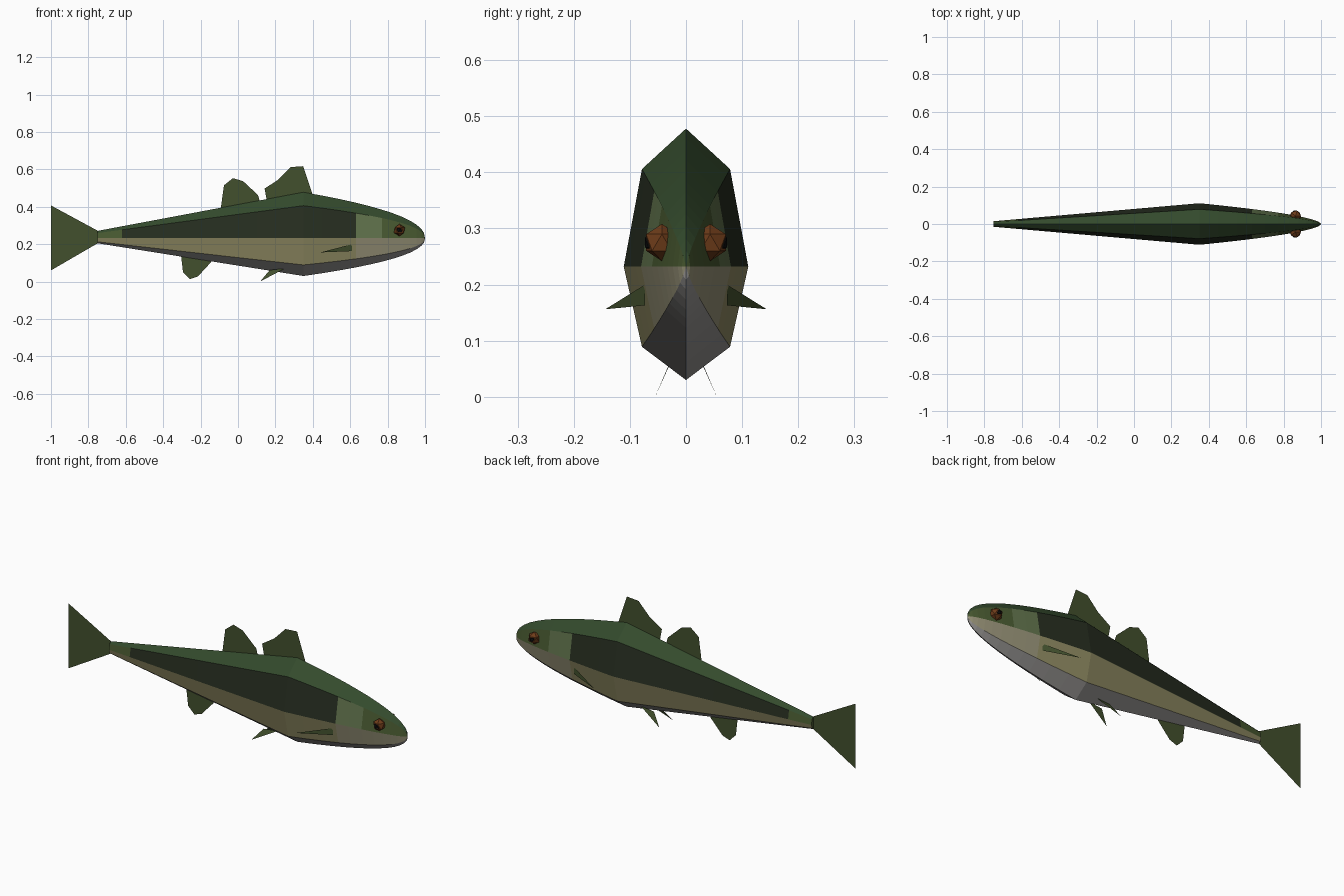
import bpy, bmesh, math
from mathutils import Matrix

if "Cube" in bpy.data.objects:
    bpy.data.objects.remove(bpy.data.objects["Cube"])

def mat(name, r, g, b):
    m = bpy.data.materials.new(name)
    m.diffuse_color = (r, g, b, 1)
    m.use_nodes = True
    m.node_tree.nodes["Principled BSDF"].inputs["Base Color"].default_value = m.diffuse_color
    return m

BACK = mat("back_green", .034, .07, .026)
FLANK = mat("flank_dark", .019, .026, .014)
OLIVE = mat("olive", .065, .10, .03)
CHEEK = mat("cheek_green", .115, .165, .07)
SIDE = mat("side_yellow", .27, .25, .12)
JAW = mat("jaw_pale", .30, .28, .18)
BELLY = mat("belly_grey", .30, .29, .28)
FIN = mat("fin_green", .054, .08, .026)
IRIS = mat("iris_brown", .155, .045, .01)
PUPIL = mat("pupil_black", .004, .004, .004)

def finish(name, bm, mats):
    me = bpy.data.meshes.new(name)
    bm.to_mesh(me)
    bm.free()
    for m in mats:
        me.materials.append(m)
    ob = bpy.data.objects.new(name, me)
    bpy.context.collection.objects.link(ob)
    return ob

# Body: eight-sided rings that taper straight to the tail and round to the nose
MID_X, MID_Z, NOSE = .35, .232, 1.0
WIDTH, UP, DOWN = .111, .246, .202

def section(x):
    if x <= MID_X:
        t = (MID_X - x) / 1.1
        return WIDTH * (1 - .865 * t), UP * (1 - .84 * t), DOWN * (1 - .865 * t)
    u = (NOSE - x) / (NOSE - MID_X)
    return WIDTH * u ** .58, UP * u ** .46, DOWN * u ** .46

def side_material(row, x):
    if row == 0:
        return 0
    if row == 3:
        return 6
    if row == 2:
        return 5 if x > .63 else 4
    if x > .77 or x < -.62:
        return 2
    return 3 if x > .63 else 1

stations = [-.75, -.62, -.2, .1, .35, .45, .55, .63, .70, .77, .83, .88, .92, .955, .98, .994]
bm = bmesh.new()
rings = []
for x in stations:
    w, up, down = section(x)
    ring = []
    for i in range(8):
        a = i * math.pi / 4
        c = math.cos(a)
        ring.append(bm.verts.new((x, w * math.sin(a), MID_Z + c * (up if c > 0 else down))))
    rings.append(ring)
nose = bm.verts.new((NOSE, 0, MID_Z))
for k, ring in enumerate(rings):
    for i in range(8):
        j = (i + 1) % 8
        if k + 1 < len(rings):
            nxt = rings[k + 1]
            f = bm.faces.new((ring[i], ring[j], nxt[j], nxt[i]))
            x = (stations[k] + stations[k + 1]) / 2
        else:
            f = bm.faces.new((ring[i], ring[j], nose))
            x = NOSE
        f.material_index = side_material(i if i < 4 else 7 - i, x)
bm.faces.new(rings[0]).material_index = 2
bmesh.ops.recalc_face_normals(bm, faces=bm.faces)
finish("body", bm, [BACK, FLANK, OLIVE, CHEEK, SIDE, JAW, BELLY])

# Fins: thin flat sheets
def sheet(name, pts):
    bm = bmesh.new()
    bm.faces.new([bm.verts.new(p) for p in pts])
    bmesh.ops.triangulate(bm, faces=bm.faces)
    finish(name, bm, [FIN])

centre_fins = {
    "tail_fin": [(-.75, .272), (-1, .407), (-.964, .237), (-1, .06), (-.75, .205)],
    "front_dorsal_fin": [(.40, .462), (.348, .617), (.28, .612), (.215, .545),
                         (.142, .497), (.155, .43), (.35, .47)],
    "rear_dorsal_fin": [(.118, .425), (.107, .463), (.027, .537), (-.027, .553),
                        (-.075, .515), (-.093, .385)],
    "anal_fin": [(-.305, .145), (-.294, .05), (-.257, .013), (-.214, .028),
                 (-.144, .104), (-.144, .12)],
}
for name, pts in centre_fins.items():
    sheet(name, [(x, 0, z) for x, z in pts])

# Paired fins and eyes
for label, s in (("left", 1), ("right", -1)):
    sheet(label + "_pectoral_fin",
          [(.61, s * .073, .20), (.61, s * .073, .163), (.44, s * .144, .156)])
    sheet(label + "_pelvic_fin",
          [(.118, s * .055, 0), (.17, s * .027, .062), (.25, s * .025, .07)])
    for part, y, r, m in (("eye", .043, .033, IRIS), ("pupil", .056, .02, PUPIL)):
        bm = bmesh.new()
        bmesh.ops.create_icosphere(bm, subdivisions=1, radius=r,
                                   matrix=Matrix.Translation((.863, s * y, .275)))
        finish(label + "_" + part, bm, [m])
